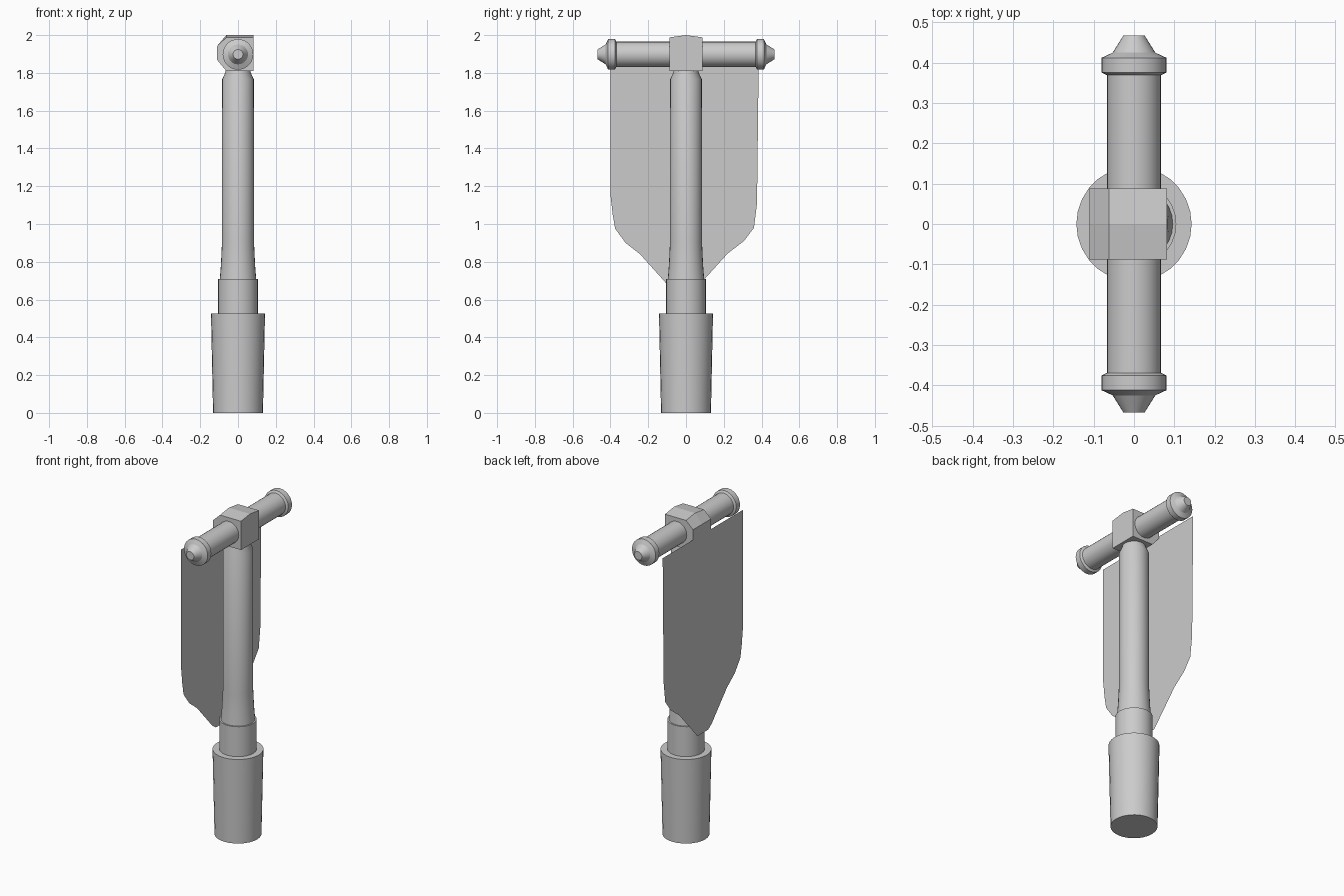
import bpy, bmesh, math
from mathutils import Matrix

if "Cube" in bpy.data.objects:
    bpy.data.objects.remove(bpy.data.objects["Cube"])


def finish(name, bm, smooth=True):
    bmesh.ops.recalc_face_normals(bm, faces=bm.faces)
    me = bpy.data.meshes.new(name)
    bm.to_mesh(me)
    bm.free()
    ob = bpy.data.objects.new(name, me)
    bpy.context.collection.objects.link(ob)
    if smooth:
        bpy.ops.object.select_all(action='DESELECT')
        ob.select_set(True)
        bpy.context.view_layer.objects.active = ob
        bpy.ops.object.shade_smooth_by_angle(angle=math.radians(25))
    return ob


def loft(bm, rings):
    # bridge closed rings of equal length and cap both ends
    vs = [[bm.verts.new(p) for p in r] for r in rings]
    n = len(vs[0])
    for a, b in zip(vs, vs[1:]):
        for i in range(n):
            j = (i + 1) % n
            bm.faces.new((a[i], a[j], b[j], b[i]))
    bm.faces.new(vs[0])
    bm.faces.new(vs[-1])


def lathe(name, profile, n=28, matrix=Matrix()):
    bm = bmesh.new()
    ang = [2 * math.pi * i / n for i in range(n)]
    loft(bm, [[(r * math.cos(a), r * math.sin(a), z) for a in ang] for r, z in profile])
    bm.transform(matrix)
    return finish(name, bm)


BAR_Z = 1.898

# upright: wide foot, collar and pole
lathe("foot_sleeve", [(0.132, 0), (0.143, 0.525)])
lathe("collar", [(0.105, 0.5), (0.105, 0.71)])
lathe("pole", [(0.097, 0.70), (0.09, 0.79), (0.085, 0.90), (0.084, 1.765), (0.066, 1.805), (0.066, 1.83)])

# crossbar along y
along_y = Matrix.Translation((0, 0, BAR_Z)) @ Matrix.Rotation(-math.pi / 2, 4, 'X')
lathe("crossbar", [(0.067, -0.38), (0.067, 0.38)], matrix=along_y)

# stepped pointed caps on both ends
cap = [(0.067, 0.369), (0.081, 0.376), (0.081, 0.412), (0.053, 0.425), (0.026, 0.468)]
for side, s in (("back", 1), ("front", -1)):
    lathe("end_cap_" + side, [(r, z * s) for r, z in cap], matrix=along_y)

# joint block, chamfered on the banner side with a slight ridge on top
bm = bmesh.new()
rings = []
for y, top in ((-0.088, 1.988), (0, 2.0), (0.088, 1.988)):
    outline = [(0.082, 1.81), (0.082, top), (-0.062, top), (-0.11, 1.943), (-0.11, 1.868), (-0.062, 1.81)]
    rings.append([(x, y, z) for x, z in outline])
loft(bm, rings)
finish("joint_block", bm, smooth=False)

# hanging banner: one flat sheet
banner = [(-0.40, 1.88), (-0.40, 1.155), (-0.388, 1.05), (-0.375, 0.975), (-0.32, 0.90),
          (-0.243, 0.84), (-0.095, 0.675), (-0.06, 0.65), (0.045, 0.65), (0.095, 0.705),
          (0.222, 0.845), (0.307, 0.91), (0.36, 0.98), (0.376, 1.11), (0.385, 1.88)]
bm = bmesh.new()
bm.faces.new([bm.verts.new((-0.11, y, z)) for y, z in banner])
finish("banner", bm, smooth=False)
